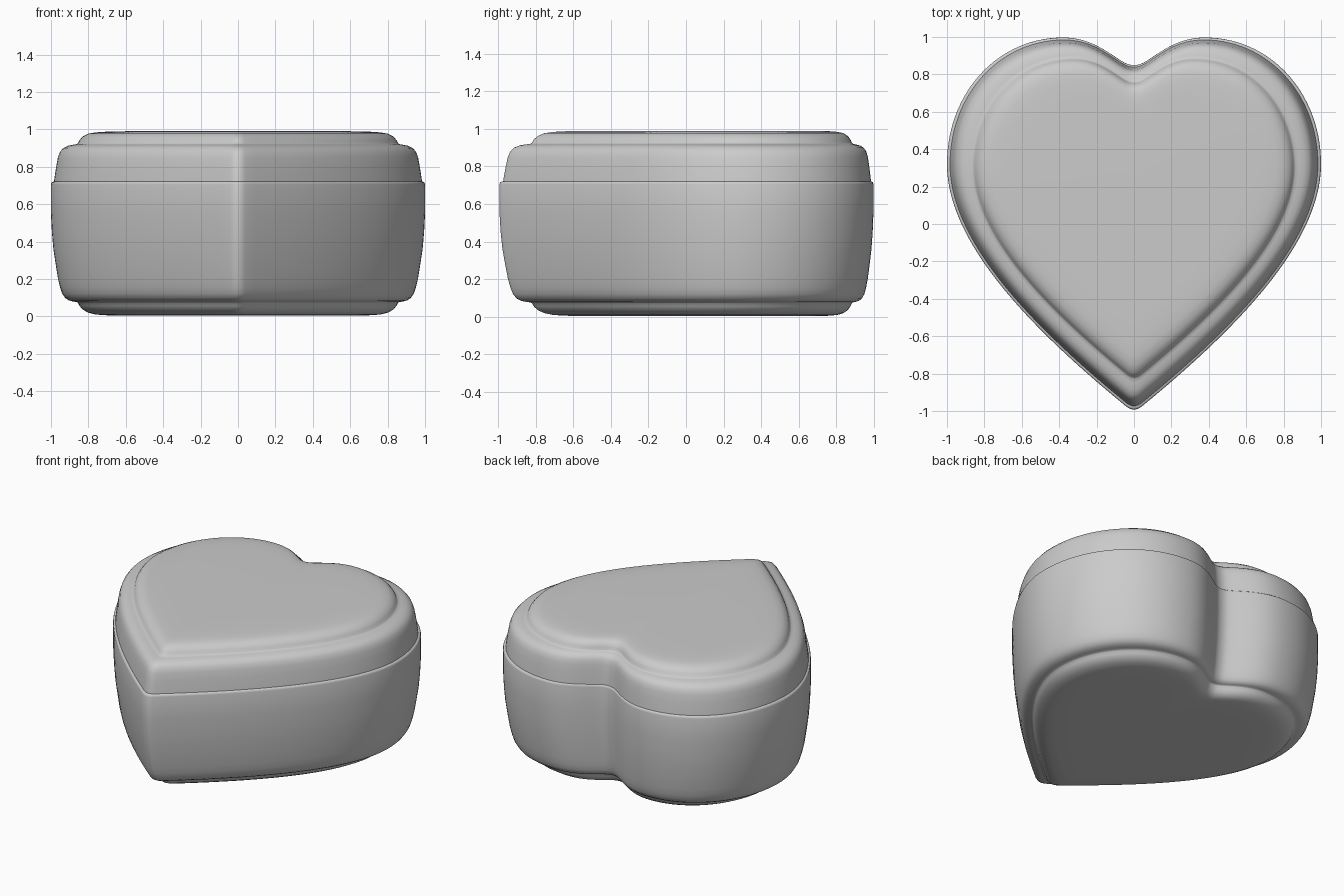
import bpy, bmesh, math
from mathutils import Vector
from mathutils.geometry import interpolate_bezier

if "Cube" in bpy.data.objects:
    bpy.data.objects.remove(bpy.data.objects["Cube"])

CENTRE = Vector((0, 0.2))  # every ring of the heart shrinks towards this point


def heart_outline():
    """Closed heart, mirrored from bezier spans of the right half (notch to tip)."""
    spans = [
        ((0, .85), (.035, .85), (.05, .862), (.08, .88), 6),
        ((.08, .88), (.17, .94), (.25, .997), (.38, .997), 14),
        ((.38, .997), (.73, .997), (1, .70), (1, .32), 30),
        ((1, .32), (1, -.10), (.55, -.56), (.04, -.977), 30),
        ((.04, -.977), (.025, -.988), (.012, -.992), (0, -.992), 5),
    ]
    half = []
    for a, h1, h2, b, n in spans:
        pts = interpolate_bezier(*[Vector((*p, 0)) for p in (a, h1, h2, b)], n)
        half += [p.to_2d() for p in pts[:-1]]
    half.append(Vector((0, -.992)))
    mirrored = [Vector((-p.x, p.y)) for p in half[-2:0:-1]]
    return half + mirrored


def heart_shell(name, profile):
    """Stack scaled hearts along a (scale, z) profile and close both ends."""
    outline = heart_outline()
    n = len(outline)
    bm = bmesh.new()
    rings = []
    for s, z in profile:
        ring = []
        for p in outline:
            q = CENTRE + (p - CENTRE) * s
            ring.append(bm.verts.new((q.x, q.y, z)))
        rings.append(ring)
    for lo, hi in zip(rings, rings[1:]):
        for i in range(n):
            j = (i + 1) % n
            bm.faces.new((lo[i], lo[j], hi[j], hi[i]))
    for ring, z in ((rings[0], profile[0][1]), (rings[-1], profile[-1][1])):
        mid = bm.verts.new((CENTRE.x, CENTRE.y, z))
        for i in range(n):
            bm.faces.new((ring[i], ring[(i + 1) % n], mid))
    bmesh.ops.recalc_face_normals(bm, faces=bm.faces)
    mesh = bpy.data.meshes.new(name)
    bm.to_mesh(mesh)
    bm.free()
    obj = bpy.data.objects.new(name, mesh)
    bpy.context.collection.objects.link(obj)
    bpy.context.view_layer.objects.active = obj
    obj.select_set(True)
    bpy.ops.object.shade_smooth_by_angle(angle=math.radians(50))
    obj.select_set(False)
    return obj


# base: stepped foot, rounded belly, thin rim
heart_shell("box_base", [
    (.60, .004), (.70, .006), (.76, .01), (.80, .02), (.83, .036), (.847, .056),
    (.855, .072), (.862, .077), (.88, .079), (.905, .086), (.925, .099),
    (.94, .122), (.951, .155), (.962, .20), (.975, .28), (.987, .36),
    (.995, .45), (1, .55), (1, .705), (.997, .716), (.99, .72)])

# lid: narrower wall, rounded shoulder, raised top panel
heart_shell("box_lid", [
    (.984, .718), (.98, .75), (.972, .80), (.963, .85), (.952, .88),
    (.935, .90), (.91, .912), (.88, .918), (.862, .921), (.855, .927),
    (.847, .943), (.83, .962), (.80, .977), (.76, .984), (.70, .988), (.60, .99)])
